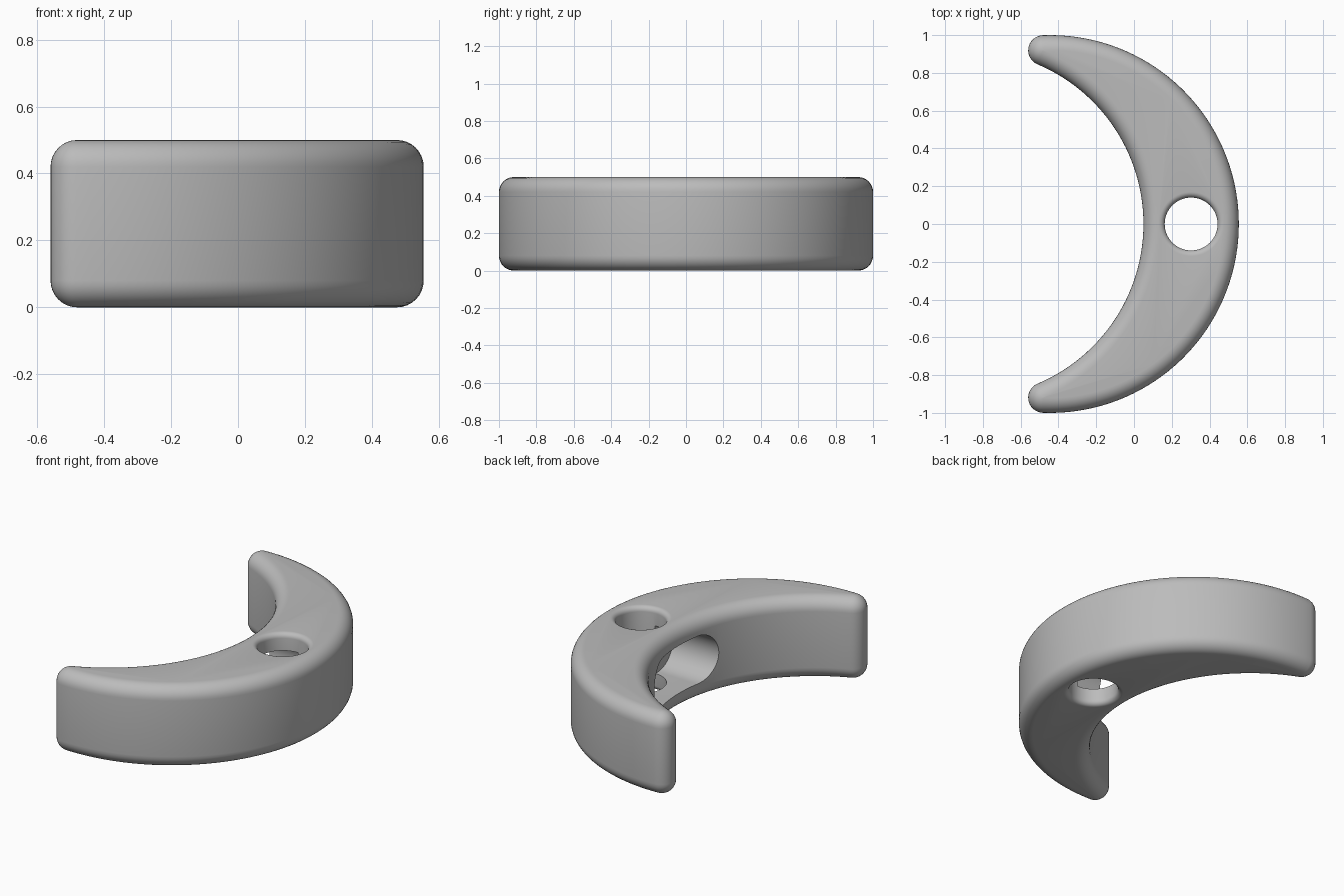
import bpy
import bmesh
from math import sin, cos, pi, radians, atan2, sqrt

cube = bpy.data.objects.get("Cube")
if cube:
    bpy.data.objects.remove(cube, do_unlink=True)

HEIGHT, FILLET = 0.5, 0.08
OUTER_X, OUTER_R = -0.445, 1.0        # convex side circle
INNER_X, INNER_R = -0.8675, 0.9175    # concave side circle
HOLE_X, HOLE_R, HOLE_LIP = 0.3025, 0.14, 0.03
SLOT_R, SLOT_HALF, SLOT_DEPTH = 0.145, 0.165, 0.305

grey = bpy.data.materials.new("plain grey")
grey.use_nodes = True
grey.diffuse_color = (0.5, 0.5, 0.5, 1)
grey.node_tree.nodes["Principled BSDF"].inputs["Base Color"].default_value = (0.5, 0.5, 0.5, 1)


def arc(cx, cy, r, start, end, steps):
    return [(cx + r * cos(start + (end - start) * i / steps),
             cy + r * sin(start + (end - start) * i / steps)) for i in range(steps + 1)]


def loft(name, rings):
    """Skin a stack of equal-length closed rings and cap both ends."""
    bm = bmesh.new()
    loops = [[bm.verts.new(p) for p in ring] for ring in rings]
    n = len(loops[0])
    for low, high in zip(loops, loops[1:]):
        for i in range(n):
            j = (i + 1) % n
            bm.faces.new((low[i], low[j], high[j], high[i]))
    bm.faces.new(loops[0][::-1])
    bm.faces.new(loops[-1])
    bmesh.ops.recalc_face_normals(bm, faces=bm.faces)
    mesh = bpy.data.meshes.new(name)
    bm.to_mesh(mesh)
    bm.free()
    mesh.materials.append(grey)
    obj = bpy.data.objects.new(name, mesh)
    bpy.context.collection.objects.link(obj)
    return obj


def crescent(inset):
    """Crescent outline with round tips, offset inward."""
    gap = OUTER_X - INNER_X
    ro, ri = OUTER_R - FILLET, INNER_R + FILLET
    px = (ri ** 2 - ro ** 2 - gap ** 2) / (2 * gap)
    py = sqrt(ro ** 2 - px ** 2)
    a = atan2(py, px)
    b = atan2(py, px + gap)
    tip = FILLET - inset
    return (arc(OUTER_X, 0, OUTER_R - inset, -a, a, 72)[:-1]
            + arc(OUTER_X + px, py, tip, a, pi + b, 12)[:-1]
            + arc(INNER_X, 0, INNER_R + inset, b, -b, 56)[:-1]
            + arc(OUTER_X + px, -py, tip, -pi - b, -a, 12)[:-1])


# Crescent body with rounded top and bottom edges
levels = []
for i in range(9):
    t = pi / 2 * i / 8
    levels.append((FILLET * (1 - sin(t)) * 0.995, FILLET * (1 - cos(t))))
levels += [(d, HEIGHT - z) for d, z in reversed(levels)]
body = loft("crescent_body", [[(x, y, z) for x, y in crescent(d)] for d, z in levels])

# Vertical hole cutter with flared lips
lip = [(HOLE_R + HOLE_LIP, -0.02)]
for i in range(7):
    t = pi / 2 * i / 6
    lip.append((HOLE_R + HOLE_LIP * (1 - sin(t)), HOLE_LIP * (1 - cos(t))))
lip += [(r, HEIGHT - z) for r, z in reversed(lip)]
hole = loft("hole_cutter", [[(x, y, z) for x, y in arc(HOLE_X, 0, r, 0, 2 * pi, 64)[:-1]]
                            for r, z in lip])

# Rounded slot cutter entering from the concave side
slot_outline = (arc(SLOT_HALF, HEIGHT / 2, SLOT_R, -pi / 2, pi / 2, 24)
                + arc(-SLOT_HALF, HEIGHT / 2, SLOT_R, pi / 2, 3 * pi / 2, 24))
slot = loft("slot_cutter", [[(x, y, z) for y, z in slot_outline] for x in (-0.3, SLOT_DEPTH)])

for cutter in (slot, hole):
    cut = body.modifiers.new(cutter.name, 'BOOLEAN')
    cut.operation = 'DIFFERENCE'
    cut.solver = 'EXACT'
    cut.object = cutter

# Bake the cuts and drop the cutters
bpy.context.view_layer.update()
graph = bpy.context.evaluated_depsgraph_get()
finished = bpy.data.meshes.new_from_object(body.evaluated_get(graph))
body.modifiers.clear()
body.data = finished
for cutter in (slot, hole):
    bpy.data.objects.remove(cutter, do_unlink=True)

bpy.ops.object.select_all(action='DESELECT')
body.select_set(True)
bpy.context.view_layer.objects.active = body
bpy.ops.object.shade_smooth_by_angle(angle=radians(30))
